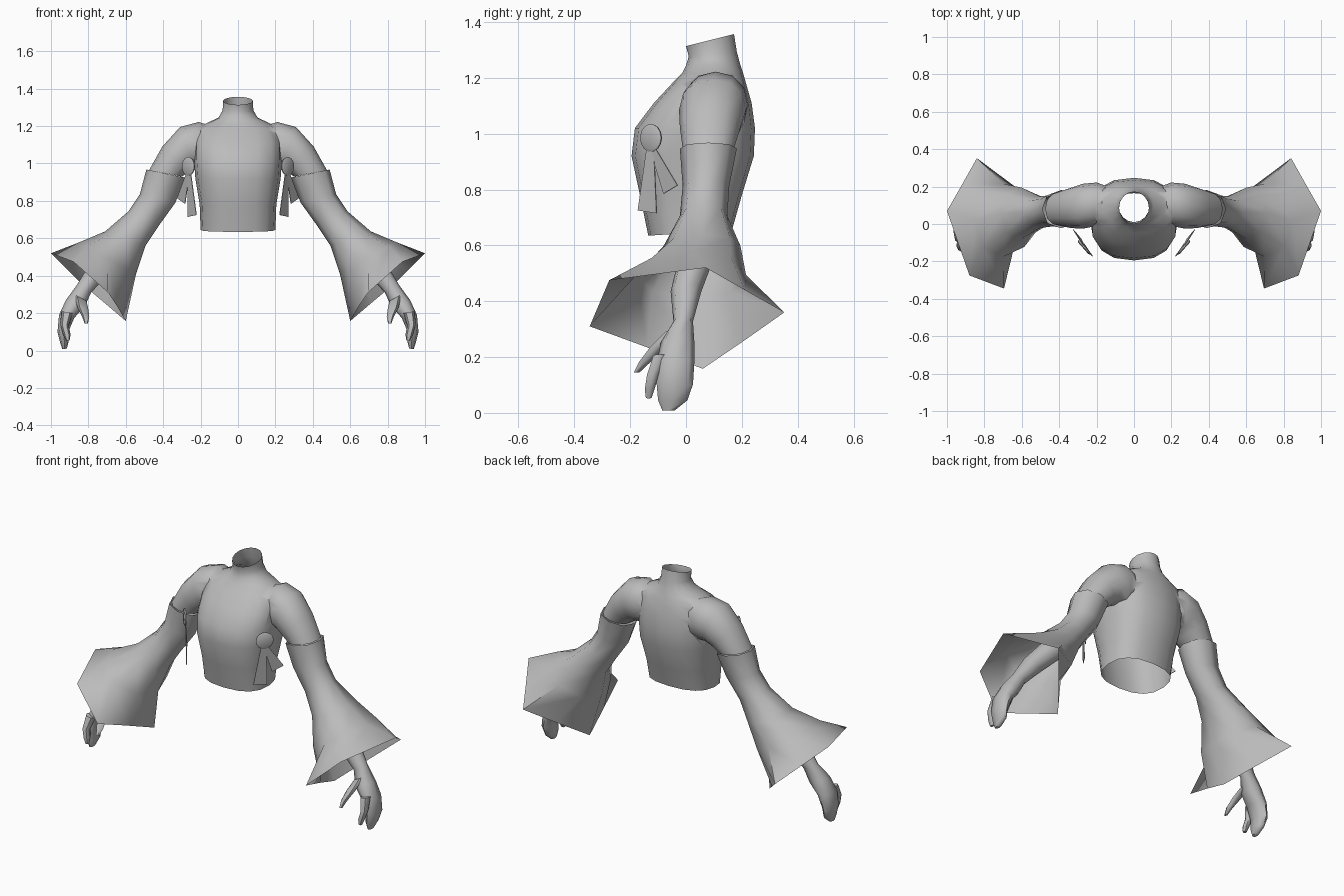
import bpy, bmesh, math
from mathutils import Vector

if "Cube" in bpy.data.objects:
    bpy.data.objects.remove(bpy.data.objects["Cube"])

grey = bpy.data.materials.new("grey cloth")
grey.diffuse_color = (0.5, 0.5, 0.5, 1)
grey.use_nodes = True
grey.node_tree.nodes["Principled BSDF"].inputs["Base Color"].default_value = grey.diffuse_color
cap_mat = bpy.data.materials.new("opening")


def ring(outer, inner, y0, y1, n=12, p=2.2):
    """Rounded ring in a plane tilted about y; outer and inner are (x, z)."""
    cx, cz = (outer[0] + inner[0]) / 2, (outer[1] + inner[1]) / 2
    hx, hz = (outer[0] - inner[0]) / 2, (outer[1] - inner[1]) / 2
    pts = []
    for i in range(n):
        a = 2 * math.pi * i / n
        c, s = math.cos(a), math.sin(a)
        u = math.copysign(abs(c) ** (2 / p), c)
        v = math.copysign(abs(s) ** (2 / p), s)
        pts.append(Vector((cx + hx * u, (y0 + y1) / 2 - (y1 - y0) / 2 * v, cz + hz * u)))
    return pts


def loft(name, rings, caps=(False, False), cap_index=0, angle=60):
    bm = bmesh.new()
    rows = [[bm.verts.new(p) for p in r] for r in rings]
    n = len(rows[0])
    for a, b in zip(rows, rows[1:]):
        for i in range(n):
            j = (i + 1) % n
            bm.faces.new((a[i], a[j], b[j], b[i]))
    for use, row in zip(caps, (rows[0], rows[-1])):
        if use:
            bm.faces.new(row).material_index = cap_index
    bmesh.ops.recalc_face_normals(bm, faces=bm.faces)
    return finish(name, bm, angle)


def finish(name, bm, angle=60):
    me = bpy.data.meshes.new(name)
    bm.to_mesh(me)
    bm.free()
    me.materials.append(grey)
    ob = bpy.data.objects.new(name, me)
    bpy.context.collection.objects.link(ob)
    smooth(ob, angle)
    return ob


def smooth(ob, angle):
    bpy.ops.object.select_all(action='DESELECT')
    ob.select_set(True)
    bpy.context.view_layer.objects.active = ob
    bpy.ops.object.shade_smooth_by_angle(angle=math.radians(angle))


def mirror(rings, s):
    return [[Vector((p.x * s, p.y, p.z)) for p in r] for r in rings]


# Bodice: height, half width, front y, back y, slope along y
levels = [(.645, .20, -.135, .165, .07), (.78, .205, -.165, .20, 0), (.92, .228, -.195, .243, 0),
          (1.02, .235, -.183, .247, 0), (1.11, .235, -.115, .235, 0), (1.18, .215, -.05, .215, 0),
          (1.215, .17, -.015, .205, 0), (1.245, .105, .0, .195, 0), (1.285, .082, .01, .182, .1),
          (1.335, .08, .0, .172, .25)]
body = []
for z, w, y0, y1, k in levels:
    r = ring((w, z), (-w, z), y0, y1, 16, 2.5 if z < 1.2 else 2)
    for p in r:
        p.z += k * (p.y - (y0 + y1) / 2)
    body.append(r)
bodice = loft("bodice", body, (True, True), 1)
bodice.data.materials.append(cap_mat)

# Short sleeves joined to the bodice
short = [ring((.11, 1.19), (.11, 1.0), .04, .19), ring((.21, 1.222), (.19, .98), -.01, .222),
         ring((.31, 1.195), (.235, .975), -.025, .215), ring((.405, 1.09), (.262, .955), -.022, .195),
         ring((.475, .965), (.30, .93), -.012, .172)]
helpers = []
for s in (1, -1):
    h = loft("shoulder_helper", mirror(short, s), (True, True), 1)
    h.data.materials.append(cap_mat)
    h.hide_render = True
    m = bodice.modifiers.new("join", 'BOOLEAN')
    m.operation, m.object, m.solver = 'UNION', h, 'EXACT'
    helpers.append(h)
joined = bpy.data.meshes.new_from_object(bodice.evaluated_get(bpy.context.evaluated_depsgraph_get()))
bodice.modifiers.clear()
bodice.data = joined
for h in helpers:
    bpy.data.objects.remove(h)
# Open the waist, neck and sleeve ends
bm = bmesh.new()
bm.from_mesh(joined)
bmesh.ops.delete(bm, geom=[f for f in bm.faces if f.material_index == 1], context='FACES')
bm.to_mesh(joined)
bm.free()
joined.materials.clear()
joined.materials.append(grey)
bpy.data.materials.remove(cap_mat)
smooth(bodice, 65)

# Bell sleeves flaring to an angular rim
bell = [ring((.49, .968), (.285, .925), -.022, .182, 8), ring((.525, .835), (.335, .79), -.012, .155, 8),
        ring((.585, .745), (.425, .665), -.022, .148, 8), ring((.71, .637), (.495, .56), -.08, .195, 8),
        ring((.85, .578), (.545, .41), -.175, .215, 8)]
rim = [(1.0, .07, .52), (.88, -.275, .475), (.695, -.345, .31), (.645, -.14, .235),
       (.6, .06, .158), (.72, .21, .26), (.84, .352, .36), (.92, .21, .44)]
bell.append([Vector(p) for p in rim])

# Arm and mitten-like hand
arm = [ring((.66, .63), (.57, .53), -.02, .11, 8), ring((.79, .47), (.70, .40), -.055, .055, 8),
       ring((.865, .345), (.785, .31), -.045, .025, 8), ring((.92, .27), (.82, .235), -.09, .03, 8),
       ring((.957, .19), (.875, .175), -.105, .03, 8), ring((.965, .10), (.905, .105), -.105, .025, 8),
       ring((.95, .04), (.905, .05), -.1, .005, 8), ring((.94, .008), (.915, .01), -.085, -.04, 8)]
thumb = [ring((.875, .30), (.81, .265), -.075, -.02, 6), ring((.86, .235), (.80, .22), -.135, -.08, 6),
         ring((.835, .185), (.795, .18), -.17, -.125, 6), ring((.82, .145), (.802, .145), -.188, -.165, 6)]
finger = [ring((.945, .21), (.885, .20), -.12, -.06, 6), ring((.95, .14), (.905, .135), -.142, -.095, 6),
          ring((.935, .085), (.895, .085), -.15, -.11, 6), ring((.92, .052), (.90, .055), -.145, -.122, 6)]

# Badge outline basis: t runs along the disc, nrm points away from the chest
t, nrm = Vector((.66, .75, 0)), Vector((.75, -.66, 0))
center = Vector((.265, -.125, .985))


def disc(offset, k):
    return [center + nrm * offset + t * (.05 * k * math.cos(a)) + Vector((0, 0, .05 * k * math.sin(a)))
            for a in (i * math.pi / 7 for i in range(14))]


def plate(name, corners, s):
    """Thin hanging ribbon."""
    loft(name, mirror([[Vector(c) + nrm * d for c in corners] for d in (-.002, .002)], s), (True, True), angle=30)


for s, side in ((1, "left"), (-1, "right")):
    loft(side + "_bell_sleeve", mirror(bell, s), angle=60)
    loft(side + "_arm_and_hand", mirror(arm, s), (False, True))
    loft(side + "_thumb", mirror(thumb, s), (True, True))
    loft(side + "_finger", mirror(finger, s), (True, True))
    loft(side + "_badge", mirror([disc(-.004, .97), disc(.003, 1), disc(.008, .8)], s), (True, True), angle=40)
    plate(side + "_front_ribbon", [(.252, -.14, .95), (.268, -.115, .95), (.268, -.105, .715), (.222, -.172, .725)], s)
    plate(side + "_side_ribbon", [(.258, -.13, .95), (.275, -.11, .95), (.325, -.03, .815), (.283, -.08, .785)], s)
